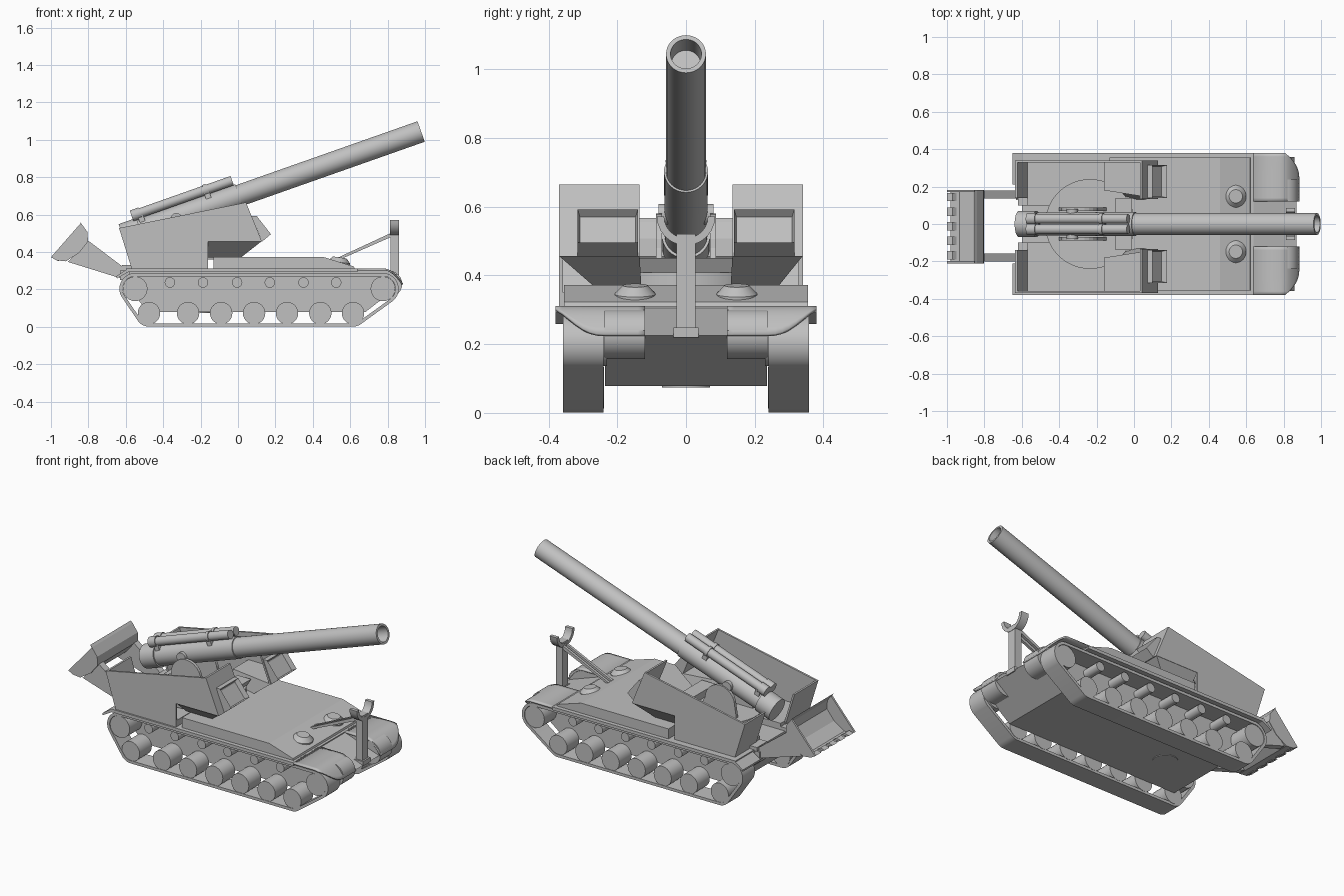
import bpy, bmesh, math
from mathutils import Vector, Matrix

cube = bpy.data.objects.get("Cube")
if cube:
    bpy.data.objects.remove(cube, do_unlink=True)

grey = bpy.data.materials.new("plain grey")
grey.use_nodes = True
COLOR = (0.53, 0.53, 0.53, 1)
grey.diffuse_color = COLOR
grey.node_tree.nodes["Principled BSDF"].inputs["Base Color"].default_value = COLOR


def finish(name, bm, smooth=False):
    bmesh.ops.recalc_face_normals(bm, faces=bm.faces)
    me = bpy.data.meshes.new(name)
    bm.to_mesh(me)
    bm.free()
    me.materials.append(grey)
    ob = bpy.data.objects.new(name, me)
    bpy.context.scene.collection.objects.link(ob)
    if smooth:
        bpy.ops.object.select_all(action='DESELECT')
        ob.select_set(True)
        bpy.context.view_layer.objects.active = ob
        bpy.ops.object.shade_smooth_by_angle(angle=math.radians(35))
    return ob


def loft(name, rings, smooth=False, closed=False):
    """Join matching rings of points with quads."""
    bm = bmesh.new()
    vs = [[bm.verts.new(p) for p in r] for r in rings]
    n = len(vs[0])
    pairs = list(zip(vs, vs[1:])) + ([(vs[-1], vs[0])] if closed else [])
    for a, b in pairs:
        for i in range(n):
            j = (i + 1) % n
            bm.faces.new((a[i], a[j], b[j], b[i]))
    if not closed:
        bm.faces.new(vs[0])
        bm.faces.new(vs[-1])
    return finish(name, bm, smooth)


def prism(name, pts, y0, y1, smooth=False):
    return loft(name, [[(x, y, z) for x, z in pts] for y in (y0, y1)], smooth)


def plan(name, pts, z0, z1):
    return loft(name, [[(x, y, z) for x, y in pts] for z in (z0, z1)])


def box(name, x0, x1, y0, y1, z0, z1):
    return prism(name, [(x0, z0), (x1, z0), (x1, z1), (x0, z1)], y0, y1)


def turned(name, profile, origin, axis, n=32, smooth=True):
    """Revolve (distance, radius) pairs around an axis."""
    m = Matrix.Translation(origin) @ Vector(axis).to_track_quat('Z', 'Y').to_matrix().to_4x4()
    angs = [2 * math.pi * i / n for i in range(n)]
    return loft(name, [[m @ Vector((r * math.cos(a), r * math.sin(a), d)) for a in angs]
                       for d, r in profile], smooth)


def rod(name, r, a, b, n=24):
    d = Vector(b) - Vector(a)
    return turned(name, [(0, r), (d.length, r)], a, d, n)


SIDES = ((-1, "right"), (1, "left"))

# Hull
prism("hull", [(-.58, .305), (-.58, .2), (-.48, .078), (.68, .078), (.87, .225), (.64, .305)],
      -.235, .235)
rod("belly_hatch", .07, (-.22, 0, .074), (-.22, 0, .085))
box("fender_deck", -.6, .64, -.38, .38, .292, .311)
prism("upper_deck", [(-.13, .305), (-.13, .372), (.46, .372), (.62, .322), (.625, .305)], -.355, .355)

# Running gear
WHEELS = [-.476, -.267, -.09, .086, .262, .44, .615]
ROLLERS = [-.364, -.187, -.005, .17, .35, .525]
HUBS = [(-.55, .203, .066), (.775, .203, .066), (-.476, .073, .054), (.615, .073, .054)]


def track_loop(extra, y):
    pts = []
    for i in range(72):
        dx, dz = math.cos(i * math.pi / 36), math.sin(i * math.pi / 36)
        x, z, r = max(HUBS, key=lambda h: h[0] * dx + h[1] * dz + h[2])
        pts.append((x + (r + extra) * dx, y, z + (r + extra) * dz))
    return pts


for s, side in SIDES:
    ya, yb = s * .24, s * .358
    loft(side + "_track", [track_loop(.018, ya), track_loop(.018, yb),
                           track_loop(.001, yb), track_loop(.001, ya)], True, closed=True)
    for i, x in enumerate(WHEELS):
        rod(f"{side}_road_wheel_{i}", .06, (x, s * .238, .073), (x, s * .355, .073))
    for i, x in enumerate(ROLLERS):
        rod(f"{side}_return_roller_{i}", .028, (x, s * .22, .237), (x, s * .345, .237), 16)
    for label, (x, z, r) in zip(("idler", "sprocket"), HUBS):
        rod(f"{side}_{label}", r, (x, s * .23, z), (x, s * .355, z))

    # Rounded front mudguard with a swept outer corner
    bm = bmesh.new()
    grid = []
    for j in range(14):
        y = .12 + .02 * j
        tip = .88 - .075 * (max(0, y - .24) / .14) ** 2.3
        xs = [.635] + [.78 + (tip - .78) * k / 8 for k in range(9)]
        grid.append([bm.verts.new((x, s * y, .306 - .08 * (max(0, x - .78) / .1) ** 2)) for x in xs])
    for a, b in zip(grid, grid[1:]):
        for k in range(9):
            bm.faces.new((a[k], a[k + 1], b[k + 1], b[k]))
    guard = finish(side + "_front_mudguard", bm, True)
    mod = guard.modifiers.new("thickness", 'SOLIDIFY')
    mod.thickness, mod.offset = .01, 0
    nose = [(.803 + .075 * math.sin(a * math.pi / 12), .229 + .072 * math.cos(a * math.pi / 12))
            for a in range(13)]
    prism(side + "_nose_block", nose + [(.6, .157), (.6, .301)], s * .12, s * .237, True)
    prism(side + "_rear_mudguard", [(-.59, .311), (-.65, .27), (-.648, .258), (-.58, .296)],
          s * .21, s * .38)
    box(side + "_rear_step", -.62, -.57, s * .1, s * .2, .305, .33)

    # Driver hatch on the sloping deck
    turned(side + "_hatch_dome", [(-.025, .06), (.004, .06), (.027, .038), (.029, .036)],
           (.54, s * .148, .342), (.15, 0, 1))

# Open topped turret
TOP_BACK, TOP_FRONT = (-.636, .528), (.043, .665)
CHIN, BASE_BACK = (.128, .455), (-.57, .315)
wall = [TOP_BACK, TOP_FRONT, CHIN, (-.16, .455), (-.16, .315), BASE_BACK]


def slab(a, b, t):
    return [a, b, (b[0] + t, b[1]), (a[0] + t, a[1])]


rod("turntable", .24, (-.235, 0, .36), (-.235, 0, .408), 48)
prism("turret_chin_middle", [(-.1, .37), (-.04, .4), (-.01, .45), (-.1, .45)], -.14, .14)
for s, side in SIDES:
    out = .37 if s < 0 else .34
    prism(side + "_turret_wall", wall, s * (out - .012), s * out)
    prism(side + "_turret_back", slab(TOP_BACK, BASE_BACK, .012), s * .14, s * out)
    prism(side + "_turret_front", slab(TOP_FRONT, CHIN, -.012), s * .135, s * out)
    plan(side + "_turret_floor", [(-.57, s * out), (-.57, s * .1), (-.38, s * .1),
                                  (-.24, s * .18), (-.16, s * .18), (-.16, s * out)], .31, .35)
    # Undercut front body
    loft(side + "_turret_chin", [
        [(-.16, s * .18, .37), (.015, s * .13, .37), (.015, s * .27, .37), (-.16, s * .27, .37)],
        [(-.16, s * .18, .457), (.126, s * .135, .457), (.126, s * out, .457), (-.16, s * out, .457)]])
    # Sight box with recessed window
    ob = prism(side + "_sight_box", [(.073, .592), (.1, .592), (.176, .495), (.128, .455)],
               s * .14, s * .315)
    bm = bmesh.new()
    bm.from_mesh(ob.data)
    face = max(bm.faces, key=lambda f: f.normal.x if f.normal.z > 0 else 0)
    bmesh.ops.inset_region(bm, faces=[face], thickness=.01)
    bmesh.ops.translate(bm, verts=face.verts, vec=face.normal * -.03)
    bm.to_mesh(ob.data)
    bm.free()

    # Gun cradle cheek with a rounded top and trunnion
    arc = [(-.29 + .1 * math.cos(a * math.pi / 12), .48 + .1 * math.sin(a * math.pi / 12))
           for a in range(13)]
    prism(side + "_cradle_cheek", arc + [(-.41, .36), (-.12, .36)], s * .07, s * .088)
    rod(side + "_trunnion", .03, (-.33, s * .05, .578), (-.33, s * .08, .578))

# Gun: local distance runs from breech to muzzle
ANG = math.radians(19.4)
AXIS = Vector((math.cos(ANG), 0, math.sin(ANG)))
UP = Vector((-math.sin(ANG), 0, math.cos(ANG)))
BREECH = Vector((.979, 0, 1.044)) - AXIS * 1.69
turned("barrel", [(.05, .058), (1.69, .058), (1.69, .045), (1.6, .043)], BREECH, AXIS, 40)
turned("barrel_sleeve", [(.08, .062), (.66, .064)], BREECH, AXIS, 40)
turned("breech_ring", [(0, .05), (0, .07), (.1, .07), (.1, .06)], BREECH, AXIS, 40)
for s, side in SIDES:
    start = BREECH + UP * .088 + Vector((0, s * .028, 0))
    rod(side + "_recoil_cylinder", .026, start + AXIS * .12, start + AXIS * .65)
    rod(side + "_recoil_collar", .031, start + AXIS * .49, start + AXIS * .51)
    rod(side + "_recoil_cap", .031, start + AXIS * .08, start + AXIS * .13)
for name, d in (("rear", .11), ("front", .485)):
    block = [BREECH + AXIS * (d + u) + UP * v for u, v in ((0, .04), (.03, .04), (.03, .09), (0, .09))]
    prism(name + "_cylinder_bracket", [(p.x, p.z) for p in block], -.05, .05)

# Travel lock
box("lock_base", .81, .87, -.036, .036, .22, .248)
box("lock_post", .815, .86, -.027, .027, .24, .52)
cup = [math.pi + math.pi * i / 12 for i in range(13)]
ring = [(.064 * math.cos(a), .572 + .064 * math.sin(a)) for a in cup]
ring += [(.085 * math.cos(a), .572 + .085 * math.sin(a)) for a in reversed(cup)]
loft("lock_yoke", [[(x, y, z) for y, z in ring] for x in (.813, .862)], True)
for s, side in SIDES:
    prism(side + "_lock_strut", [(.47, .34), (.5, .34), (.83, .485), (.83, .507)], s * .008, s * .024)

# Rear spade: curved scoop, end plates and arms
scoop = [(-.84, .555), (-.805, .507), (-.802, .455), (-.85, .395), (-.92, .35), (-.97, .355)]
inner = [(x - .012, z + .012) for x, z in reversed(scoop)]
Y0, Y1 = -.21, .182
prism("spade_blade", scoop + inner, Y0, Y1)
for name, y in (("right", Y0), ("left", Y1 - .012)):
    prism(name + "_spade_end", scoop + [(-1, .372)], y, y + .012)
for i in range(5):
    y = Y0 + .02 + i * .078
    prism(f"spade_tooth_{i}", [(-.96, .35), (-1, .372), (-.97, .38), (-.95, .365)], y, y + .045)
for name, y in (("right", -.2), ("left", .137)):
    prism(name + "_spade_arm", [(-.8, .46), (-.595, .305), (-.6, .255), (-.63, .26), (-.91, .347)],
          y, y + .042)
    box(name + "_arm_bracket", -.63, -.57, y - .01, y + .052, .25, .3)
